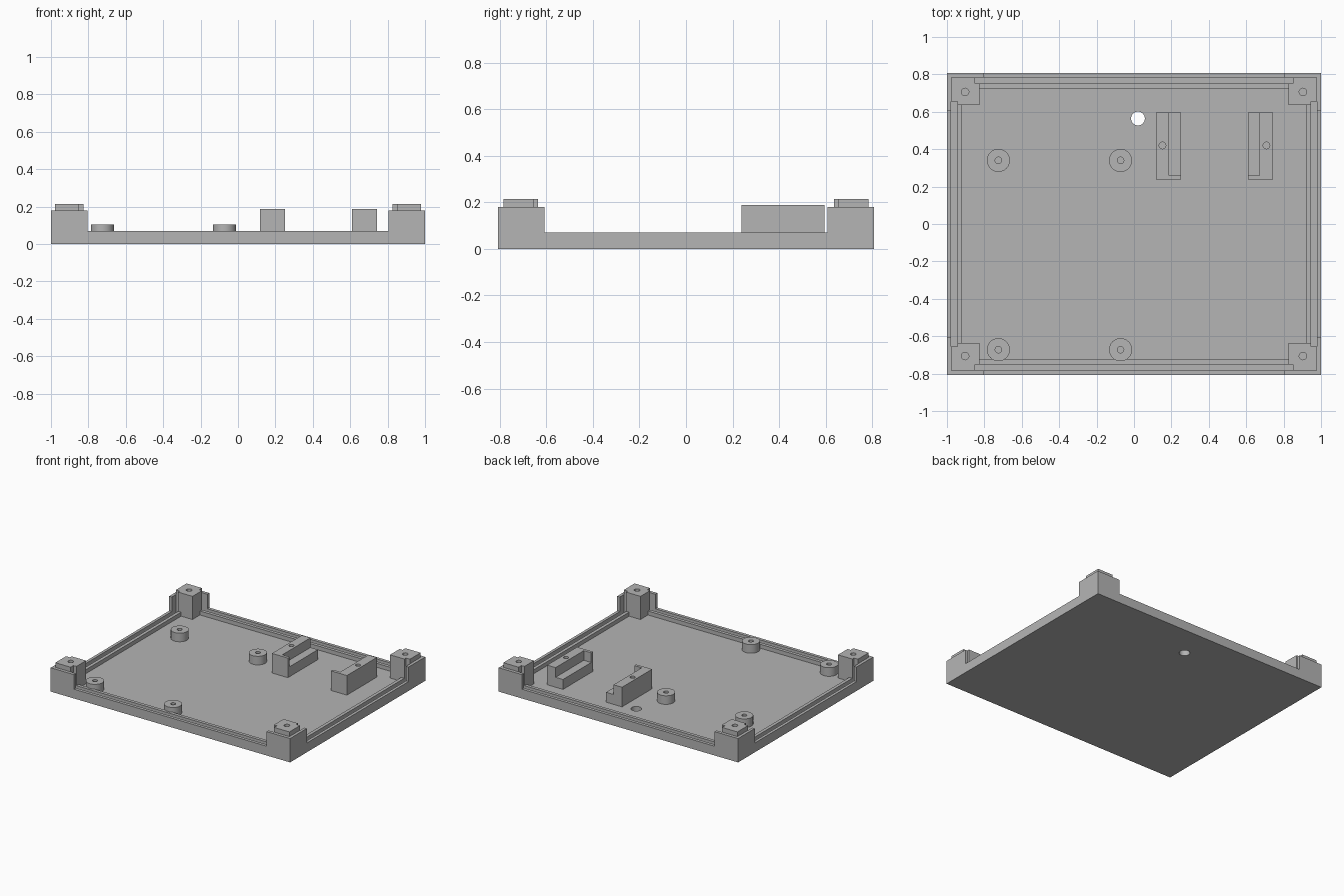
import bpy
import bmesh
import math

if "Cube" in bpy.data.objects:
    bpy.data.objects.remove(bpy.data.objects["Cube"], do_unlink=True)

grey = bpy.data.materials.new("plain_grey")
grey.use_nodes = True
grey.diffuse_color = (0.46, 0.46, 0.46, 1)
grey.node_tree.nodes["Principled BSDF"].inputs["Base Color"].default_value = (0.46, 0.46, 0.46, 1)

# Main dimensions
HX, HY = 1.0, 0.807             # half size of the tray
GX, GY = 0.978, 0.783           # outer side of the panel groove
LX, LY = 0.945, 0.75            # inner side of the panel groove
IX, IY = 0.92, 0.725            # inside of the wall
PX, PY = 0.825, 0.635           # inside of the corner posts
FLOOR, WALL, GUARD, POST = 0.04, 0.07, 0.18, 0.215


def prism(name, points, z0, z1):
    """Extrude an outline in x and y from z0 to z1."""
    bm = bmesh.new()
    face = bm.faces.new([bm.verts.new((x, y, z0)) for x, y in points])
    top = bmesh.ops.extrude_face_region(bm, geom=[face])["geom"]
    bmesh.ops.translate(bm, vec=(0, 0, z1 - z0),
                        verts=[v for v in top if isinstance(v, bmesh.types.BMVert)])
    bmesh.ops.recalc_face_normals(bm, faces=bm.faces)
    mesh = bpy.data.meshes.new(name)
    bm.to_mesh(mesh)
    bm.free()
    mesh.materials.append(grey)
    obj = bpy.data.objects.new(name, mesh)
    bpy.context.collection.objects.link(obj)
    return obj


def rect(x0, x1, y0, y1):
    return [(x0, y0), (x1, y0), (x1, y1), (x0, y1)]


def circle(x, y, r, n=40):
    return [(x + r * math.cos(math.tau * i / n), y + r * math.sin(math.tau * i / n))
            for i in range(n)]


def cut(obj, points, z0, z1):
    """Subtract a prism from the object and drop the cutter."""
    cutter = prism("cutter", points, z0, z1)
    cutter.hide_render = True
    mod = obj.modifiers.new("cut", "BOOLEAN")
    mod.operation = "DIFFERENCE"
    mod.solver = "EXACT"
    mod.object = cutter
    deps = bpy.context.evaluated_depsgraph_get()
    deps.update()
    obj_mesh = bpy.data.meshes.new_from_object(obj.evaluated_get(deps))
    obj.modifiers.clear()
    obj.data = obj_mesh
    bpy.data.objects.remove(cutter, do_unlink=True)


def smooth(obj):
    bpy.ops.object.select_all(action="DESELECT")
    obj.select_set(True)
    bpy.context.view_layer.objects.active = obj
    bpy.ops.object.shade_smooth_by_angle(angle=math.radians(30))


# Floor plate with one through hole
floor = prism("floor_plate", rect(-HX, HX, -HY, HY), 0, FLOOR)
cut(floor, circle(0.021, 0.564, 0.037), -0.1, 0.1)
smooth(floor)

# Low outer rim
rim = prism("outer_rim", rect(-HX, HX, -HY, HY), FLOOR, WALL)
cut(rim, rect(-GX, GX, -GY, GY), 0, 0.2)

# Inner lips, which form the panel groove with the rim
for s, side in ((-1, "front"), (1, "back")):
    prism(side + "_inner_lip", rect(-PX, PX, *sorted((s * IY, s * LY))), FLOOR, WALL)
for s, side in ((-1, "right"), (1, "left")):
    prism(side + "_inner_lip", rect(*sorted((s * IX, s * LX)), -PY, PY), FLOOR, WALL)

# Corner guards and slotted screw posts
guard_outline = [(HX, HY), (0.805, HY), (0.805, GY), (GX, GY), (GX, 0.607), (HX, 0.607)]
post_outline = [(GX, GY), (0.85, GY), (0.85, LY), (PX, LY), (PX, PY),
                (LX, PY), (LX, 0.655), (GX, 0.655)]
for sx, lr in ((-1, "right"), (1, "left")):
    for sy, fb in ((-1, "front"), (1, "back")):
        name = fb + "_" + lr
        prism(name + "_corner_guard", [(sx * x, sy * y) for x, y in guard_outline], WALL, GUARD)
        post = prism(name + "_post", [(sx * x, sy * y) for x, y in post_outline], FLOOR, POST)
        cut(post, circle(sx * 0.903, sy * 0.706, 0.02, 24), 0.08, 0.3)
        smooth(post)

# Round standoffs with pilot holes
for x, lr in ((-0.725, "right"), (-0.072, "left")):
    for y, fb in ((-0.672, "front"), (0.34, "back")):
        standoff = prism(fb + "_" + lr + "_standoff", circle(x, y, 0.0615), FLOOR, 0.105)
        cut(standoff, circle(x, y, 0.0175, 24), 0.05, 0.2)
        smooth(standoff)

# Facing pair of stepped brackets
for s, lr in ((-1, "right"), (1, "left")):
    def across(a, b):
        return sorted((0.43 + s * a, 0.43 + s * b))
    bracket = prism(lr + "_bracket", rect(*across(0.18, 0.313), 0.238, 0.596), FLOOR, 0.188)
    cut(bracket, rect(*across(0.1, 0.242), 0.26, 0.7), 0.115, 0.3)
    cut(bracket, circle(0.43 + s * 0.278, 0.42, 0.018, 24), 0.08, 0.3)
    smooth(bracket)
